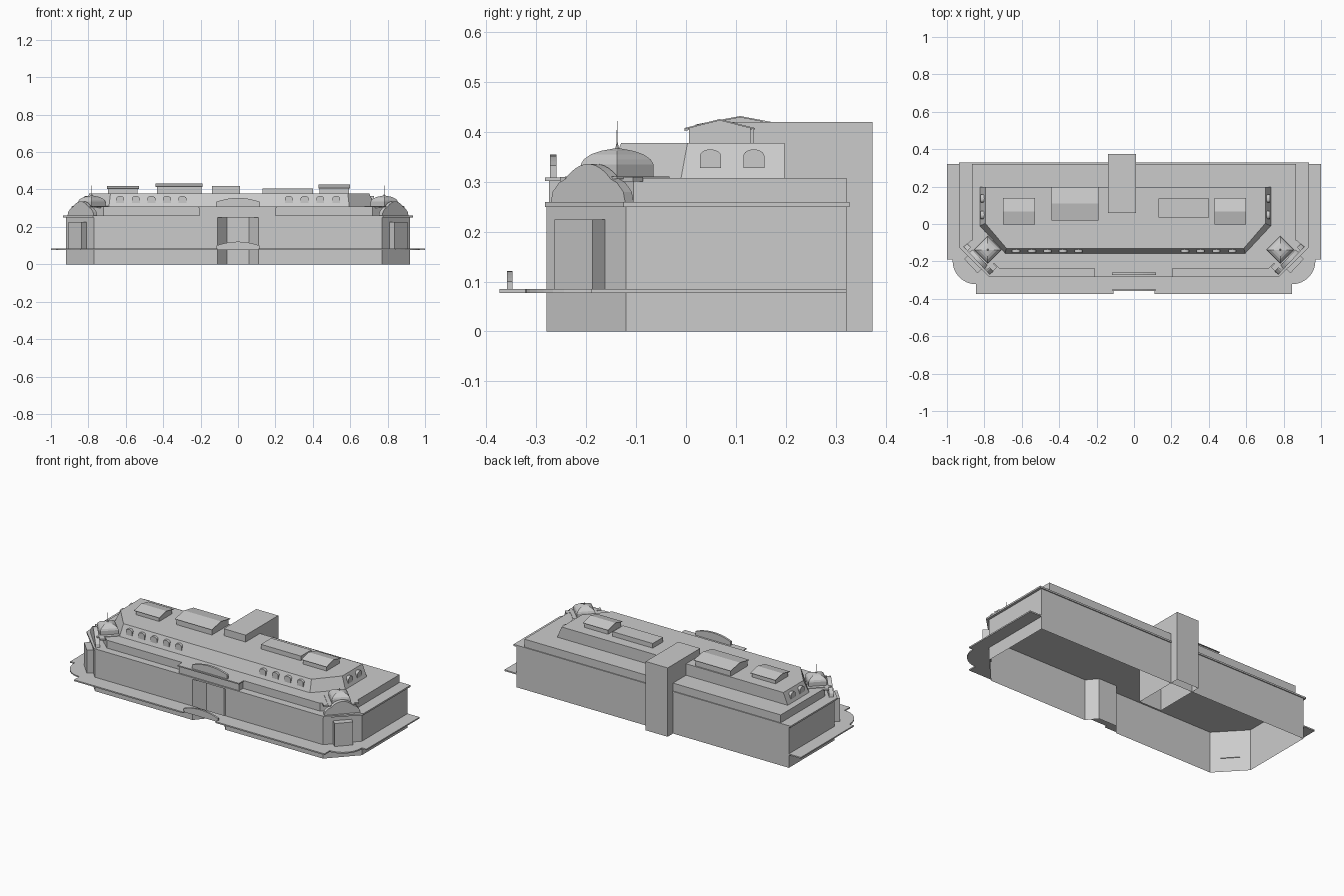
import bpy, bmesh, math
from mathutils import Matrix, Vector

if "Cube" in bpy.data.objects:
    bpy.data.objects.remove(bpy.data.objects["Cube"])

I = Matrix.Identity(4)
FLIP = [1, -1]


def finish(name, bm):
    bmesh.ops.recalc_face_normals(bm, faces=bm.faces)
    me = bpy.data.meshes.new(name)
    bm.to_mesh(me)
    bm.free()
    ob = bpy.data.objects.new(name, me)
    bpy.context.collection.objects.link(ob)
    return ob


def loft(name, rings, mat=I, bottom=True):
    """Skin a stack of rings (equal point counts) and cap the ends."""
    bm = bmesh.new()
    vs = [[bm.verts.new(mat @ Vector(p)) for p in r] for r in rings]
    n = len(rings[0])
    for a, b in zip(vs, vs[1:]):
        for i in range(n):
            j = (i + 1) % n
            bm.faces.new((a[i], a[j], b[j], b[i]))
    if bottom:
        bm.faces.new(vs[0])
    bm.faces.new(vs[-1])
    return finish(name, bm)


def ring(pts, z):
    return [(x, y, z) for x, y in pts]


def prism(name, pts, z0, z1, mat=I, bottom=True):
    return loft(name, [ring(pts, z0), ring(pts, z1)], mat, bottom)


def box(name, x0, x1, y0, y1, z0, z1, mat=I, bottom=True):
    return prism(name, [(x0, y0), (x1, y0), (x1, y1), (x0, y1)], z0, z1, mat, bottom)


def profile(name, pts, y0, y1, mat=I):
    """Extrude an x-z profile along y."""
    return loft(name, [[(x, y, z) for x, z in pts] for y in (y0, y1)], mat)


def arch(hw, z0, zs, zt, n=10):
    """Flat base, straight sides to zs, curved top to zt."""
    return [(-hw, z0)] + [(-hw * math.cos(math.pi * i / n), zs + (zt - zs) * math.sin(math.pi * i / n))
                          for i in range(n + 1)] + [(hw, z0)]


def segment(hw, z0, zs, zt, n=10):
    """Flat base with a shallow parabolic top."""
    xs = [hw * (2 * i / n - 1) for i in range(n + 1)]
    return [(-hw, z0)] + [(x, zs + (zt - zs) * (1 - (x / hw) ** 2)) for x in xs] + [(hw, z0)]


def outline(w, back, front, cx, cy):
    """Rectangle with its two front corners cut off."""
    return [(-w, back), (-w, cy), (-cx, front), (cx, front), (w, cy), (w, back)]


def place(x, y, angle):
    return Matrix.Translation((x, y, 0)) @ Matrix.Rotation(angle, 4, 'Z')


# main shell: wall and cornice, then the set-back attic
wall = outline(0.92, 0.322, -0.28, 0.77, -0.12)
corn = outline(0.935, 0.328, -0.283, 0.775, -0.125)
attic = outline(0.865, 0.322, -0.237, 0.72, -0.105)
body = prism("main_building", wall, 0, 0.252)
prism("cornice", corn, 0.25, 0.26)
prism("attic", attic, 0.26, 0.308, bottom=False)

# recessed main entrance
cutter = prism("entrance_cutter", [(-0.11, -0.3), (-0.11, -0.28), (-0.06, -0.22), (0.06, -0.22),
                                   (0.11, -0.28), (0.11, -0.3)], -0.1, 0.249)
m = body.modifiers.new("cut", 'BOOLEAN')
m.operation, m.object, m.solver = 'DIFFERENCE', cutter, 'EXACT'
dg = bpy.context.evaluated_depsgraph_get()
cut_mesh = bpy.data.meshes.new_from_object(body.evaluated_get(dg))
body.modifiers.clear()
body.data = cut_mesh
bpy.data.objects.remove(cutter)

# the underside is open
bm = bmesh.new()
bm.from_mesh(cut_mesh)
low = [f for f in bm.faces if all(v.co.z < 1e-4 for v in f.verts)]
bmesh.ops.delete(bm, geom=low, context='FACES')
bm.to_mesh(cut_mesh)
bm.free()

# street canopy with rounded corners, wrapping three sides
half = [(0.11, -0.357), (0.11, -0.374), (0.845, -0.374), (0.845, -0.322)]
half += [(0.845 + 0.125 * math.sin(a), -0.197 - 0.125 * math.cos(a))
         for a in [math.pi / 2 * i / 8 for i in range(1, 9)]]
half += [(0.97, -0.19), (1.0, -0.19), (1.0, 0.322), (0.92, 0.322), (0.92, -0.12), (0.77, -0.28)]
prism("canopy", half + [(-x, y) for x, y in reversed(half)], 0.077, 0.085)
profile("canopy_sign_panel", segment(0.115, 0.085, 0.1, 0.121), -0.359, -0.348)

# front parapet and curved pediment
box("front_parapet", -0.205, 0.2, -0.275, -0.236, 0.26, 0.303)
box("front_parapet_cap", -0.21, 0.205, -0.283, -0.236, 0.302, 0.309)
profile("front_pediment", segment(0.118, 0.308, 0.333, 0.355), -0.273, -0.26)

# corner bays: bay window, scrolled parapet with pediment, square dome, spire
for s in FLIP:
    side = "right" if s > 0 else "left"
    corner = place(s * 0.845, -0.2, s * math.atan2(0.16, 0.15))
    box(side + "_corner_bay", -0.052, 0.052, -0.037, 0.005, 0.083, 0.225, corner)
    scroll = [(-0.102, 0.26), (-0.097, 0.28), (-0.08, 0.298), (-0.062, 0.306)]
    crown = segment(0.056, 0.308, 0.312, 0.336)[1:-1]
    profile(side + "_corner_parapet", scroll + crown + [(-x, z) for x, z in reversed(scroll)],
            0.005, 0.03, corner)
    box(side + "_corner_cap", -0.1, 0.1, 0.03, 0.06, 0.301, 0.31, corner)
    dome = [(0.105, 0.306), (0.105, 0.311), (0.073, 0.311), (0.073, 0.335), (0.067, 0.345),
            (0.053, 0.355), (0.033, 0.362), (0.006, 0.367)]
    loft(side + "_dome", [[(r, 0, z), (0, r, z), (-r, 0, z), (0, -r, z)] for r, z in dome],
         place(s * 0.782, -0.138, 0))
    loft(side + "_spire", [[(r * math.cos(k * math.pi / 3), r * math.sin(k * math.pi / 3), z) for k in range(6)]
                           for r, z in [(0.007, 0.36), (0.003, 0.372), (0.0012, 0.38), (0.0008, 0.422)]],
         place(s * 0.782, -0.138, 0))

# sloped attic roof, slightly off centre
base = [(-0.825, 0.197), (-0.825, -0.01), (-0.69, -0.157), (0.595, -0.157), (0.732, -0.01), (0.732, 0.197)]
top = [(-0.795, 0.197), (-0.795, 0.003), (-0.682, -0.13), (0.587, -0.13), (0.702, 0.003), (0.702, 0.197)]
loft("mansard_roof", [ring(base, 0.307), ring(top, 0.378)])

# arched dormers
dormer = arch(0.021, 0.328, 0.352, 0.365)
for x in (-0.63, -0.546, -0.463, -0.38, -0.297, 0.272, 0.356, 0.44, 0.525):
    profile("front_dormer", dormer, -0.152, -0.125, Matrix.Translation((x, 0, 0)))
for y in (0.049, 0.136):
    profile("right_dormer", dormer, -0.027, 0.01, place(0.7, y, math.pi / 2))
    profile("left_dormer", dormer, -0.027, 0.01, place(-0.793, y, -math.pi / 2))

# rooftop huts: x range, y range, eave height, ridge height (None = flat)
for x0, x1, y0, y1, eave, ridge in [(-0.7, -0.53, 0, 0.135, 0.405, 0.42), (-0.44, -0.19, 0.022, 0.195, 0.415, 0.432),
                                    (0.13, 0.4, 0.035, 0.135, 0.406, None), (0.43, 0.6, 0, 0.135, 0.408, 0.426)]:
    g = 0.006 if ridge else 0
    ym = (y0 + y1) / 2
    pts = [(y0 + g, 0.375), (y0 + g, eave), (ym, ridge - 0.003 if ridge else eave), (y1 - g, eave), (y1 - g, 0.375)]
    loft("roof_hut", [[(x, y, z) for y, z in pts] for x in (x0 + g, x1 - g)])
    if ridge:
        gable = [(y0 - 0.003, eave), (ym, ridge), (y1 + 0.003, eave),
                 (y1 + 0.003, eave - 0.003), (ym, ridge - 0.003), (y0 - 0.003, eave - 0.003)]
        loft("hut_gable_roof", [[(x, y, z) for y, z in gable] for x in (x0, x1)])

# rear stair tower
box("rear_tower", -0.138, 0.01, 0.06, 0.374, 0, 0.42, bottom=False)
